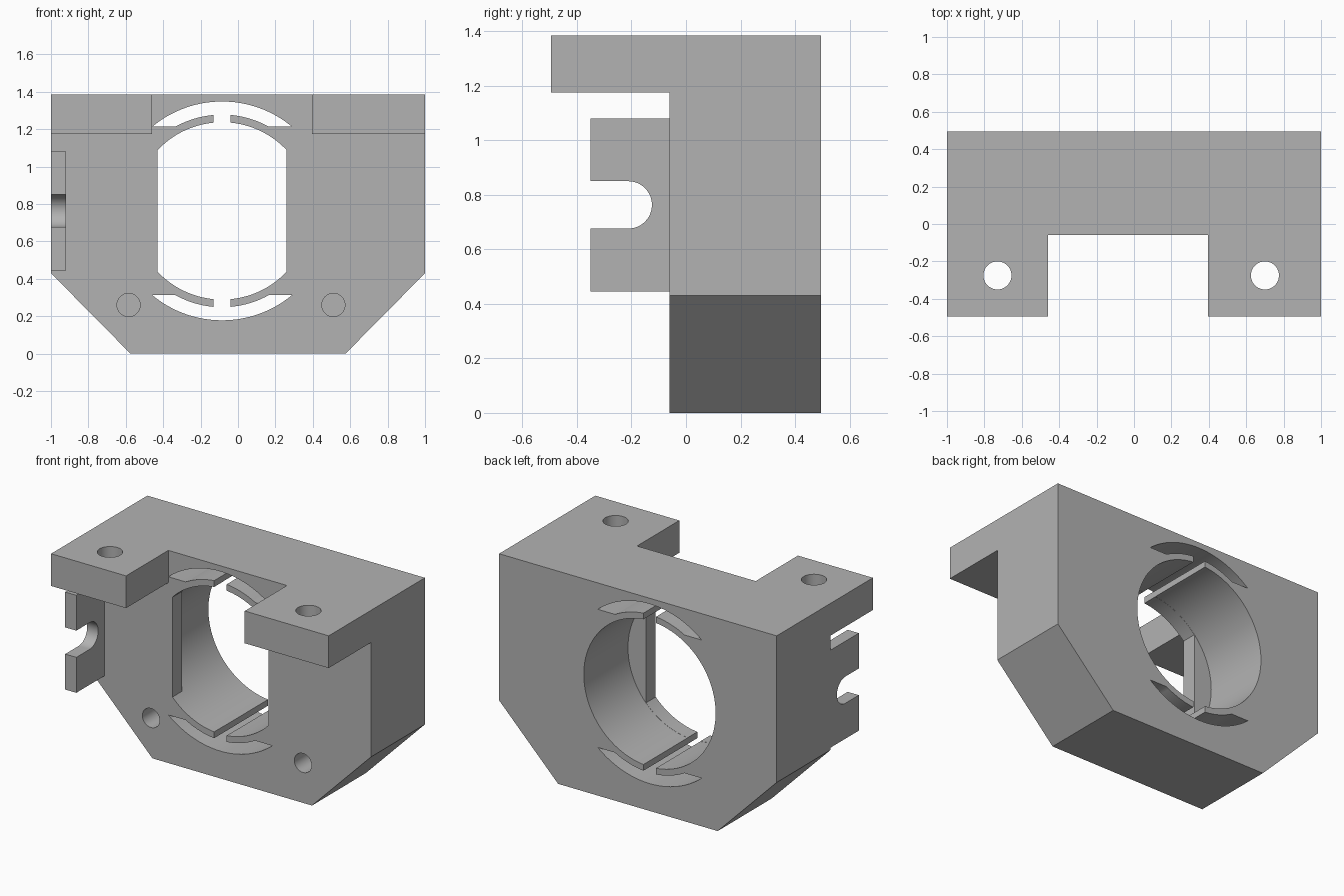
import bpy, bmesh
from math import sin, cos, pi, asin, acos
from mathutils import Vector

cube = bpy.data.objects.get("Cube")
if cube:
    bpy.data.objects.remove(cube, do_unlink=True)

grey = bpy.data.materials.new("plain grey")
grey.use_nodes = True
COLOUR = (0.45, 0.45, 0.45, 1)
grey.diffuse_color = COLOUR
grey.node_tree.nodes["Principled BSDF"].inputs["Base Color"].default_value = COLOUR

# Main dimensions
FRONT, BACK, TIP, TOP = -0.06, 0.495, -0.495, 1.385
CX, CZ = -0.085, 0.763       # bore axis
BORE, FLAT, LIP = 0.475, 0.345, 0.04


def prism(name, points, axis, low, high):
    """Extrude a flat outline along x, y or z."""
    place = {"x": lambda p, h: (h, p[0], p[1]),
             "y": lambda p, h: (p[0], h, p[1]),
             "z": lambda p, h: (p[0], p[1], h)}[axis]
    bm = bmesh.new()
    face = bm.faces.new([bm.verts.new(place(p, low)) for p in points])
    out = bmesh.ops.extrude_face_region(bm, geom=[face])
    verts = [v for v in out["geom"] if isinstance(v, bmesh.types.BMVert)]
    bmesh.ops.translate(bm, verts=verts, vec=Vector(place((0, 0), high - low)))
    bmesh.ops.recalc_face_normals(bm, faces=bm.faces)
    mesh = bpy.data.meshes.new(name)
    bm.to_mesh(mesh)
    bm.free()
    mesh.materials.append(grey)
    obj = bpy.data.objects.new(name, mesh)
    bpy.context.collection.objects.link(obj)
    return obj


def rect(a, b, c, d):
    return [(a, c), (b, c), (b, d), (a, d)]


def arc(u, v, r, start, end, n):
    return [(u + r * cos(start + (end - start) * i / n),
             v + r * sin(start + (end - start) * i / n)) for i in range(n + 1)]


def circle(u, v, r, n=64):
    return arc(u, v, r, 0, 2 * pi, n)[:-1]


def combine(target, tool, operation):
    """Apply a boolean, then discard the tool."""
    mod = target.modifiers.new("bool", "BOOLEAN")
    mod.operation, mod.solver, mod.object = operation, "EXACT", tool
    bpy.context.view_layer.objects.active = target
    bpy.ops.object.modifier_apply(modifier=mod.name)
    bpy.data.objects.remove(tool, do_unlink=True)


def cut(target, *args):
    combine(target, prism("cutter", *args), "DIFFERENCE")


# Block with chamfered lower corners
block = prism("bearing_block", [(-0.575, 0), (0.575, 0), (1, 0.43), (1, TOP),
                                (-1, TOP), (-1, 0.43)], "y", FRONT, BACK)

# Mounting tabs along the top
for name, a, b, hole in (("right_tab", -1, -0.46, -0.73), ("left_tab", 0.395, 1, 0.7)):
    tab = prism(name, rect(a, b, TIP, FRONT), "z", 1.175, TOP)
    cut(tab, circle(hole, -0.275, 0.075), "z", 1, 1.6)
    combine(block, tab, "UNION")

# Side bracket with a round-ended open notch
notch = arc(-0.212, CZ, 0.087, -pi / 2, pi / 2, 24)
combine(block, prism("side_bracket", [(-0.35, 0.445), (FRONT, 0.445), (FRONT, 1.08),
                                      (-0.35, 1.08), (-0.35, CZ + 0.087)]
                     + notch[::-1] + [(-0.35, CZ - 0.087)], "x", -1, -0.92), "UNION")

# Round bore from the back, flat-sided opening through the front lip
cut(block, circle(CX, CZ, BORE, 128), "y", LIP, 1)
r = BORE - 0.001
half = acos(FLAT / r)
opening = arc(CX, CZ, r, half, pi - half, 40) + arc(CX, CZ, r, pi + half, 2 * pi - half, 40)
cut(block, opening, "y", -1, LIP + 0.1)

# Curved relief slots above and below the bore
INNER, OUTER, CHORD = 0.515, 0.585, 0.45
for turn in (0, pi):
    a, b = asin(CHORD / OUTER), asin(CHORD / INNER)
    slot = (arc(CX, CZ, OUTER, a + turn, pi - a + turn, 32)
            + arc(CX, CZ, INNER, pi - b + turn, b + turn, 24))
    cut(block, slot, "y", -1, 1)

# Split through the thin strips
cut(block, rect(CX - 0.045, CX + 0.045, CZ - 0.55, CZ + 0.55), "y", -1, 1)

# Blind screw holes in the front face
for x in (-0.585, 0.51):
    cut(block, circle(x, 0.26, 0.062, 48), "y", -1, 0.3)

# Smooth bores, sharp edges
bpy.ops.object.select_all(action="DESELECT")
block.select_set(True)
bpy.context.view_layer.objects.active = block
bpy.ops.object.shade_smooth_by_angle(angle=pi / 6)
